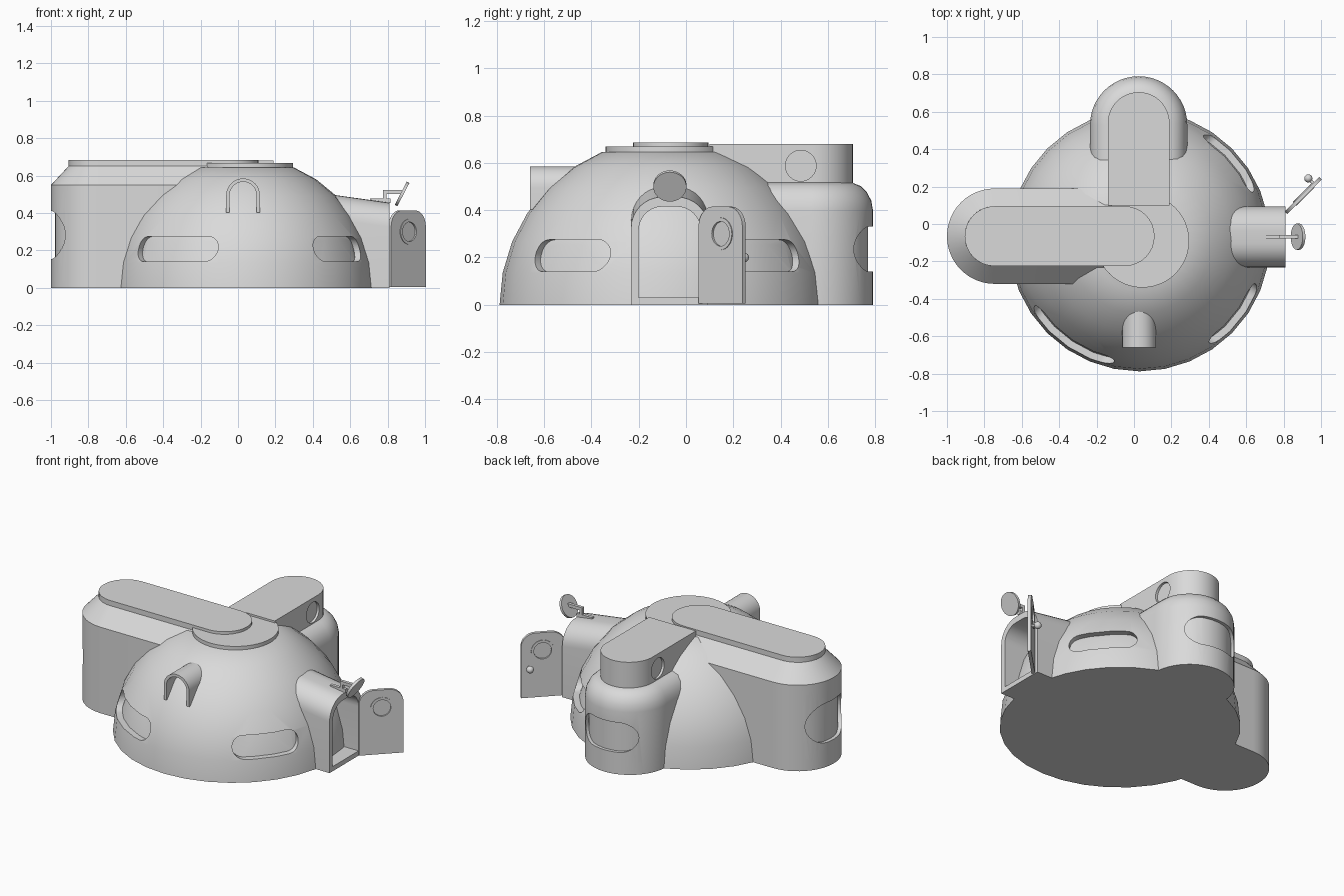
import bpy, bmesh, math
from mathutils import Vector as V

if "Cube" in bpy.data.objects:
    bpy.data.objects.remove(bpy.data.objects["Cube"])

plaster = bpy.data.materials.new("pale_grey_plaster")
plaster.diffuse_color = (0.7, 0.7, 0.7, 1)
plaster.use_nodes = True
plaster.node_tree.nodes["Principled BSDF"].inputs["Base Color"].default_value = plaster.diffuse_color


def loft(name, rings):
    """Solid skinned through rings of equal point count, capped at both ends."""
    bm = bmesh.new()
    vs = [[bm.verts.new(p) for p in r] for r in rings]
    n = len(vs[0])
    for a, b in zip(vs, vs[1:]):
        for i in range(n):
            j = (i + 1) % n
            bm.faces.new((a[i], a[j], b[j], b[i]))
    bm.faces.new(vs[0])
    bm.faces.new(vs[-1])
    bmesh.ops.recalc_face_normals(bm, faces=bm.faces)
    me = bpy.data.meshes.new(name)
    bm.to_mesh(me)
    bm.free()
    me.materials.append(plaster)
    ob = bpy.data.objects.new(name, me)
    bpy.context.collection.objects.link(ob)
    return ob


def prism(name, pts, origin, u, n, d0, d1, v=(0, 0, 1)):
    """Extrude a 2D outline lying in the u/v plane along n."""
    o, u, n, v = V(origin), V(u), V(n), V(v)
    return loft(name, [[o + u * a + v * b + n * d for a, b in pts] for d in (d0, d1)])


def cut(ob, cutter):
    """Subtract the cutter and throw it away."""
    m = ob.modifiers.new("cut", 'BOOLEAN')
    m.operation, m.object = 'DIFFERENCE', cutter
    bpy.context.view_layer.objects.active = ob
    bpy.ops.object.modifier_apply(modifier=m.name)
    bpy.data.objects.remove(cutter)


def circle(r, n=32):
    return [(r * math.cos(2 * math.pi * i / n), r * math.sin(2 * math.pi * i / n)) for i in range(n)]


def rounded(u0, u1, v0, v1, r, top_only=False, n=8):
    """Rounded rectangle, or one with round top corners only."""
    pts = []
    for k, (x, y) in enumerate(((u1 - r, v1 - r), (u0 + r, v1 - r), (u0 + r, v0 + r), (u1 - r, v0 + r))):
        if top_only and k > 1:
            pts.append((u0, v0) if k == 2 else (u1, v0))
            continue
        for i in range(n + 1):
            a = math.pi / 2 * (k + i / n)
            pts.append((x + r * math.cos(a), y + r * math.sin(a)))
    return pts


def tailed(cx, cy, r, heading, tail, z, n=24):
    """Plan ring: round end pointing along heading, straight tail behind."""
    h = V((math.cos(heading), math.sin(heading), 0))
    s = V((-h.y, h.x, 0))
    c = V((cx, cy, z))
    arc = [c + h * (r * math.cos(a)) + s * (r * math.sin(a))
           for a in (-math.pi / 2 + math.pi * i / n for i in range(n + 1))]
    return arc + [c + s * r - h * tail, c - s * r - h * tail]


def window(ob, core, cx, cy, az, half, z0, z1):
    """Recessed slot window whose back follows the core solid."""
    h = V((math.cos(az), math.sin(az), 0))
    r = (z1 - z0) / 2 - 0.001
    c = prism("cutter", rounded(-half, half, z0, z1, r), (cx, cy, 0), (-h.y, h.x, 0), h, 0.12, 0.95)
    cut(c, core)
    cut(ob, c)


# Main dome with three slot windows
DX, DY = 0.03, -0.09


def dome_shape(name, r, z0=0.0):
    rings = []
    for k in range(7):
        e = math.radians(11.25 * k)
        rings.append([V((DX + x, DY + y, r * math.sin(e) + (z0 if k == 0 else 0)))
                      for x, y in circle(r * math.cos(e))])
    return loft(name, rings)


dome = dome_shape("dome", 0.698)
for az, half in ((235, 0.26), (-38, 0.2), (41, 0.2)):
    window(dome, dome_shape("core", 0.662, -0.05), DX, DY, math.radians(az), half, 0.14, 0.275)
prism("roof_disc", circle(0.25, 48), (0.045, DY, 0), (1, 0, 0), (0, 0, 1), 0.6, 0.668, v=(0, 1, 0))

# Left wing: straight walls, sloped shoulder, round-ended roof plate
WX, WY = -0.745, -0.065


def wing_shape(name, inset, tail, zs):
    return loft(name, [tailed(WX, WY, r - inset, math.pi, tail, z) for r, z in zs])


wing = wing_shape("left_wing", 0, 0.7, ((0.255, 0), (0.255, 0.55), (0.16, 0.652)))
window(wing, wing_shape("core", 0.022, 0.75, ((0.255, -0.1), (0.255, 0.7))),
       WX, WY, math.pi, 0.182, 0.155, 0.41)
prism("wing_roof_plate", rounded(-0.905, 0.11, -0.225, 0.095, 0.1595), (0, 0, 0),
      (1, 0, 0), (0, 0, 1), 0.645, 0.685, v=(0, 1, 0))

# Back drum with rounded shoulder and wide window
BX, BY, N = 0.025, 0.53, math.pi / 2


def drum_shape(name, inset, tail, zs):
    return loft(name, [tailed(BX, BY, r - inset, N, tail, z) for r, z in zs])


drum = drum_shape("back_drum", 0, 0.3, ((0.26, 0), (0.26, 0.4), (0.253, 0.44), (0.235, 0.475),
                                        (0.208, 0.502), (0.172, 0.516)))
window(drum, drum_shape("core", 0.02, 0.35, ((0.26, -0.1), (0.26, 0.7))), BX, BY, N, 0.188, 0.14, 0.33)

# Upper block joining drum to roof, with a round recess on each side
block = loft("back_upper_block", [tailed(BX, 0.54, 0.165, N, 0.44, z) for z in (0.4, 0.68)])
for s in (-1, 1):
    cut(block, prism("cutter", circle(0.065), (BX, 0.485, 0.588), (0, 1, 0), (s, 0, 0), 0.15, 0.25))

# Entrance porch on the right, roof falling outward
porch = loft("entrance_porch", [
    [V((x, y, z)) for y, z in rounded(-0.232, 0.094, 0, top, 0.13, True)]
    for x, top in ((0.48, 0.502), (0.81, 0.455))])
cut(porch, prism("cutter", rounded(-0.2, 0.062, 0.03, 0.415, 0.1, True), (0, 0, 0),
                 (0, 1, 0), (1, 0, 0), 0.52, 0.9))

# Open door with porthole and knob
H, U, W = V((0.812, 0.06, 0)), V((0.7071, 0.7071, 0)), V((-0.7071, 0.7071, 0))
eye = H + U * 0.135 + V((0, 0, 0.3))
door = prism("door", rounded(0, 0.262, 0.005, 0.415, 0.085, True), H, U, W, -0.01, 0.01)
cut(door, prism("cutter", circle(0.06), eye, U, W, -0.1, 0.1))
ring = prism("porthole_ring", circle(0.068), eye, U, W, -0.014, 0.014)
cut(ring, prism("cutter", circle(0.052), eye, U, W, -0.1, 0.1))
prism("porthole_glass", circle(0.056), eye, U, W, -0.004, 0.004)
knob = H + U * 0.215 + V((0, 0, 0.2))
prism("knob_stem", circle(0.009, 12), knob, U, W, 0, 0.04)
c = knob + W * 0.045
loft("door_knob", [[c + V((x, y, 0.022 * math.sin(e))) for x, y in circle(0.022 * math.cos(e), 16)]
                   for e in (math.radians(a) for a in range(-80, 81, 20))])

# Hood on the front of the dome
hood = prism("front_hood", rounded(-0.09, 0.09, 0.402, 0.585, 0.0895, True), (0.027, 0, 0),
             (1, 0, 0), (0, 1, 0), -0.66, -0.4)
cut(hood, prism("cutter", rounded(-0.072, 0.072, 0.3, 0.567, 0.0715, True), (0.027, 0, 0),
                (1, 0, 0), (0, 1, 0), -0.7, -0.42))

# Dish aerial above the entrance
for name, x0, x1, z0, z1 in (("aerial_foot", 0.705, 0.815, 0.455, 0.478),
                             ("aerial_post", 0.775, 0.795, 0.46, 0.522),
                             ("aerial_arm", 0.775, 0.878, 0.502, 0.522)):
    prism(name, [(x0, z0), (x1, z0), (x1, z1), (x0, z1)], (0, -0.068, 0), (1, 0, 0), (0, 1, 0), -0.01, 0.01)
prism("aerial_dish", circle(0.07), (0.877, -0.068, 0.502), (0, 1, 0), (0.888, 0, -0.46),
      -0.008, 0.008, v=(0.46, 0, 0.888))

# Smooth shading with crisp edges
for ob in bpy.context.collection.objects:
    ob.data.shade_smooth()
    ob.data.set_sharp_from_angle(angle=math.radians(30))
